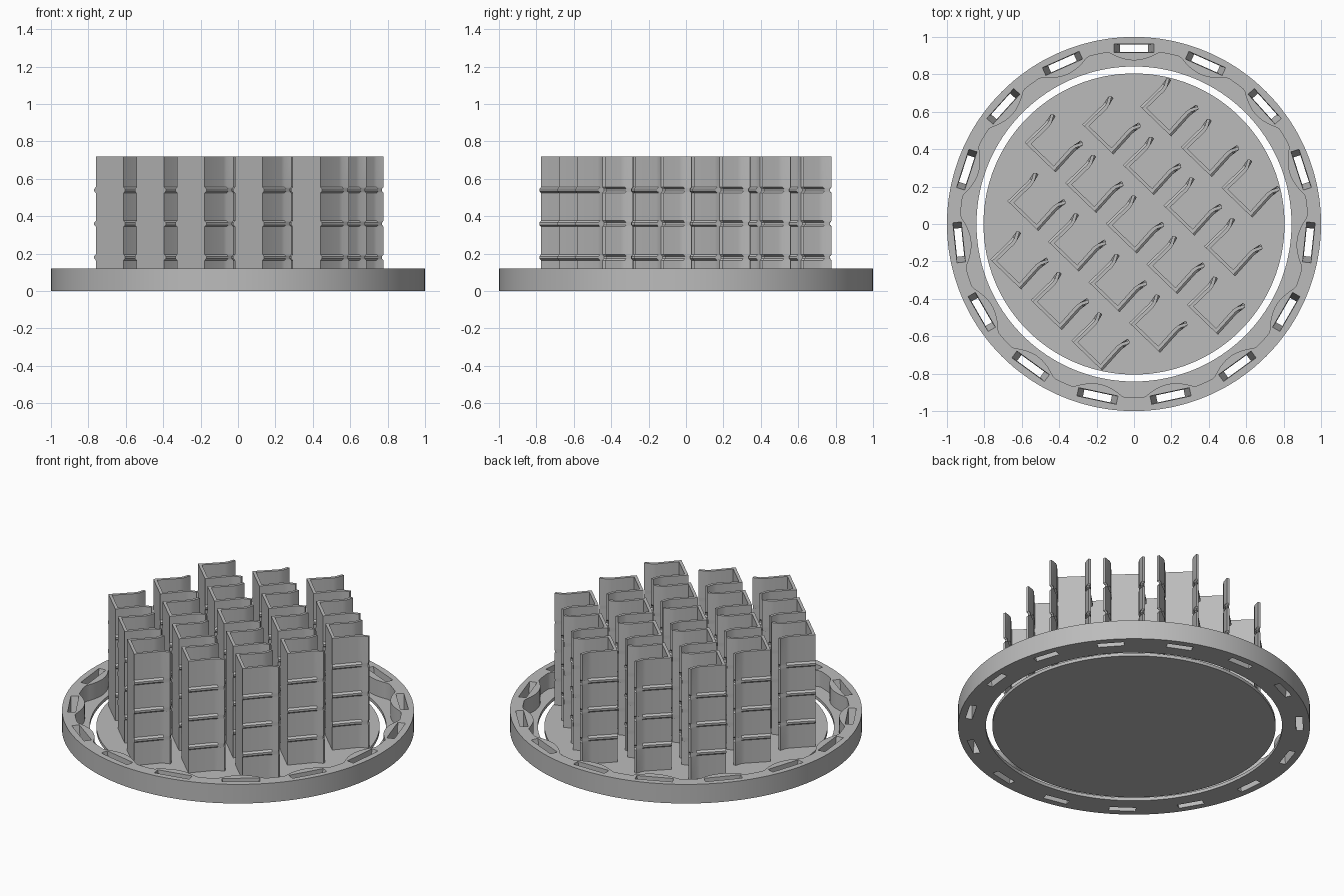
import bpy, bmesh, math
from mathutils import Vector

if "Cube" in bpy.data.objects:
    bpy.data.objects.remove(bpy.data.objects["Cube"], do_unlink=True)

grey = bpy.data.materials.new("plain_grey")
grey.use_nodes = True
grey.diffuse_color = (0.5, 0.5, 0.5, 1)
grey.node_tree.nodes["Principled BSDF"].inputs["Base Color"].default_value = (0.5, 0.5, 0.5, 1)


def finish(name, bm, smooth=True):
    bmesh.ops.recalc_face_normals(bm, faces=bm.faces)
    mesh = bpy.data.meshes.new(name)
    bm.to_mesh(mesh)
    bm.free()
    mesh.materials.append(grey)
    obj = bpy.data.objects.new(name, mesh)
    bpy.context.collection.objects.link(obj)
    if smooth:
        bpy.ops.object.select_all(action='DESELECT')
        obj.select_set(True)
        bpy.context.view_layer.objects.active = obj
        bpy.ops.object.shade_smooth_by_angle(angle=math.radians(25))
    return obj


def loft(bm, loops, closed=False):
    """Join equal loops of points with quads; cap the ends unless closed."""
    rings = [[bm.verts.new(p) for p in loop] for loop in loops]
    pairs = list(zip(rings, rings[1:]))
    if closed:
        pairs.append((rings[-1], rings[0]))
    for a, b in pairs:
        for i in range(len(a)):
            j = (i + 1) % len(a)
            bm.faces.new((a[i], a[j], b[j], b[i]))
    if not closed:
        bm.faces.new(rings[0])
        bm.faces.new(rings[-1])


# Base disc
bm = bmesh.new()
bmesh.ops.create_cone(bm, cap_ends=True, segments=128, radius1=0.805, radius2=0.805, depth=0.02)
bmesh.ops.translate(bm, verts=bm.verts, vec=(0, 0, 0.01))
finish("base_disc", bm)

# Outer ring: flange and raised rim, swelling inward around each slot
SLOTS = 15
STEPS = 24
HALF_LENS = 8.5
bm = bmesh.new()
loops = []
for k in range(SLOTS * STEPS):
    angle = 90 + k * 360 / (SLOTS * STEPS)
    off = (k + STEPS // 2) % STEPS - STEPS // 2
    t = min(1, abs(off) / HALF_LENS)
    inner = 0.928 - 0.053 * (1 - t * t)
    profile = [(0.842, 0), (1, 0), (1, 0.12), (inner, 0.12), (inner, 0.02), (0.842, 0.02)]
    c, s = math.cos(math.radians(angle)), math.sin(math.radians(angle))
    loops.append([(r * c, r * s, z) for r, z in profile])
loft(bm, loops, closed=True)
ring = finish("outer_ring", bm, smooth=False)

# Tapered slots through the rim
bm = bmesh.new()
for k in range(SLOTS):
    a = math.radians(90 + k * 360 / SLOTS)
    radial = Vector((math.cos(a), math.sin(a), 0))
    along = Vector((-math.sin(a), math.cos(a), 0))
    rows = []
    for z, length, width in ((-0.02, 0.07, 0.019), (0.14, 0.113, 0.023)):
        rows.append([radial * (0.94 + i * width) + along * (j * length) + Vector((0, 0, z))
                     for i, j in ((-1, -1), (1, -1), (1, 1), (-1, 1))])
    loft(bm, rows)
cutter = finish("slot_cutter", bm, smooth=False)
cutter.hide_render = True
mod = ring.modifiers.new("slots", 'BOOLEAN')
mod.operation = 'DIFFERENCE'
mod.solver = 'EXACT'
mod.object = cutter
bpy.context.view_layer.update()
cut_mesh = bpy.data.meshes.new_from_object(ring.evaluated_get(bpy.context.evaluated_depsgraph_get()))
ring.modifiers.clear()
ring.data = cut_mesh
bpy.data.objects.remove(cutter, do_unlink=True)
bpy.ops.object.select_all(action='DESELECT')
ring.select_set(True)
bpy.context.view_layer.objects.active = ring
bpy.ops.object.shade_smooth_by_angle(angle=math.radians(25))


# Upright channel: open U section with flared lips and beads pressed into the arms
def section(bead):
    out = 0.012 * bead
    half = [(0.103 + out, 0), (0.098 + out, 0.15), (0.101 + out, 0.17), (0.119 - out, 0.206),
            (0.106 - out, 0.216), (0.084 + out, 0.175), (0.079 + out, 0.15), (0.084 + out, 0.018)]
    return half + [(-w, u) for w, u in reversed(half)]


levels = [(0.01, 0)]
for n in (1, 2, 3):
    mid = 0.18 * n
    levels += [(mid - 0.016, 0), (mid - 0.006, 1), (mid + 0.006, 1), (mid + 0.016, 0)]
levels.append((0.72, 0))

turn = math.radians(46)
axis = Vector((math.cos(turn), math.sin(turn), 0))
side = Vector((math.sin(turn), -math.cos(turn), 0))
back = Vector((-0.068, -0.078, 0))
bm = bmesh.new()
loft(bm, [[back + side * w + axis * u + Vector((0, 0, z)) for w, u in section(b)] for z, b in levels])
first = finish("channel", bm)

# Hexagonal array of nineteen channels
step_a = Vector((0.309, 0.096, 0))
step_b = Vector((-0.217, 0.217, 0))
for i in range(-2, 3):
    for j in range(-2, 3):
        if abs(i - j) > 2 or (i, j) == (0, 0):
            continue
        copy = first.copy()
        copy.name = "channel"
        copy.location = step_a * i + step_b * j
        bpy.context.collection.objects.link(copy)
